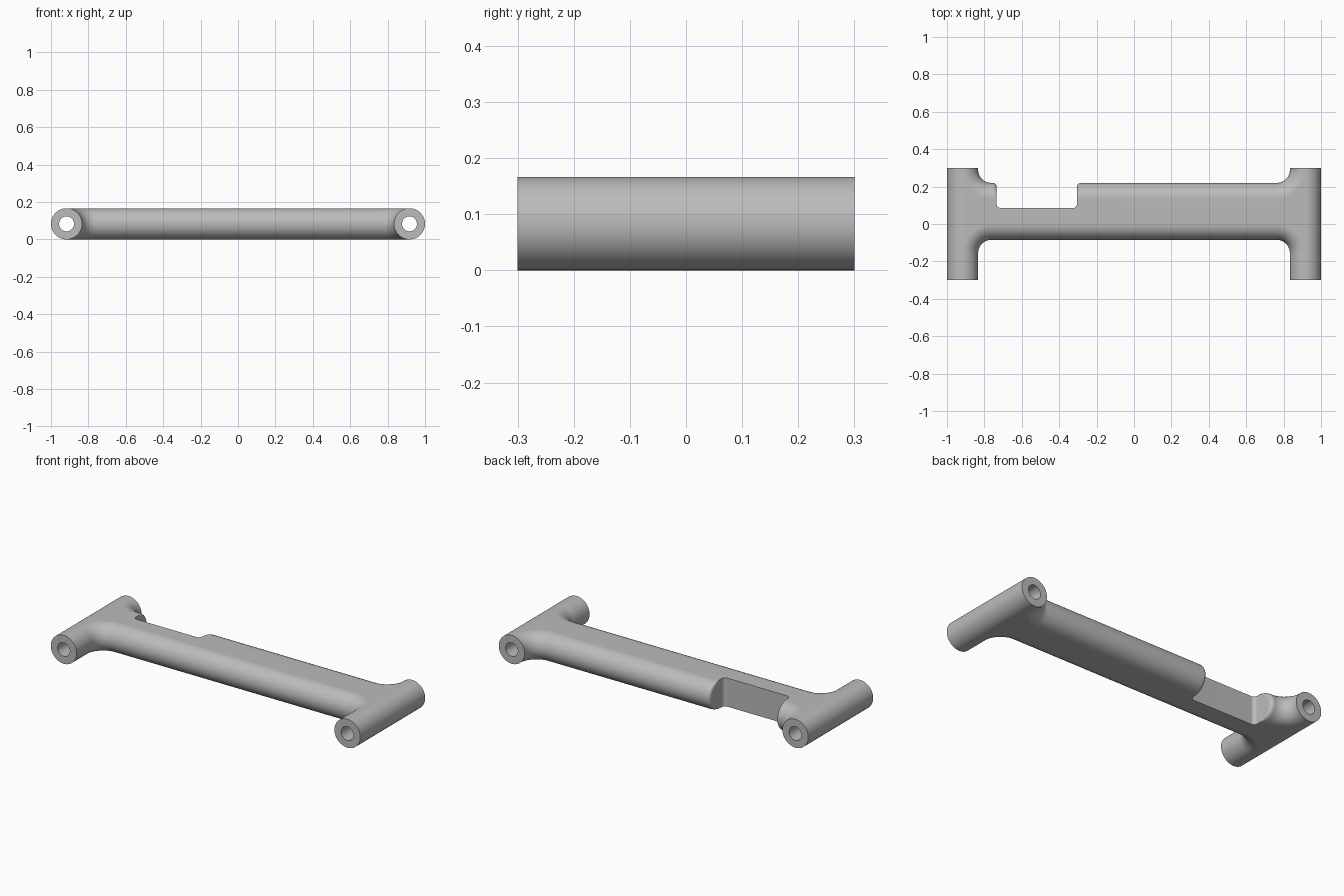
import bpy, bmesh, math

cube = bpy.data.objects.get("Cube")
if cube:
    bpy.data.objects.remove(cube, do_unlink=True)

R = 1 / 12           # half thickness, also the tube radius
BORE = 0.04
TUBE_X = 1 - R
HALF_LEN = 0.3
FRONT, BACK = -0.085, 0.22
FILLET = 0.07
NOTCH_L, NOTCH_R, NOTCH_Y = -0.734, -0.305, 0.085
ROUND = 0.022
LAYERS = 24

grey = bpy.data.materials.new("grey")
grey.use_nodes = True
colour = (0.5, 0.5, 0.5, 1)
grey.diffuse_color = colour
grey.node_tree.nodes["Principled BSDF"].inputs["Base Color"].default_value = colour


def finish(bm, name):
    bmesh.ops.recalc_face_normals(bm, faces=bm.faces)
    mesh = bpy.data.meshes.new(name)
    bm.to_mesh(mesh)
    bm.free()
    mesh.materials.append(grey)
    obj = bpy.data.objects.new(name, mesh)
    bpy.context.collection.objects.link(obj)
    bpy.ops.object.select_all(action="DESELECT")
    obj.select_set(True)
    bpy.context.view_layer.objects.active = obj
    bpy.ops.object.shade_smooth_by_angle(angle=math.radians(35))
    normals = obj.modifiers.new("even_normals", "WEIGHTED_NORMAL")
    normals.keep_sharp = True


def arc(x, y, radius, start, end, steps):
    angles = [math.radians(start + (end - start) * i / steps) for i in range(steps + 1)]
    return [(x + radius * math.cos(a), y + radius * math.sin(a)) for a in angles]


def outline(inset):
    """Right end and left end of the plate contour, drawn inward by the inset."""
    fx = TUBE_X - R - FILLET
    big = FILLET + inset
    low, high = FRONT - FILLET, BACK + FILLET
    shoulder = BACK - inset - ROUND
    floor = NOTCH_Y + ROUND
    front = arc(-fx, low, big, 180, 90, 14) + arc(fx, low, big, 90, 0, 14)
    back = arc(fx, high, big, 0, -90, 14)
    back += arc(NOTCH_R + ROUND, shoulder, ROUND, 90, 180, 6)
    back += arc(NOTCH_R - ROUND, floor, ROUND, 0, -90, 6)
    back += arc(NOTCH_L + ROUND, floor, ROUND, -90, -180, 6)
    back += arc(NOTCH_L - ROUND, shoulder, ROUND, 0, 90, 6)
    back += arc(-fx, high, big, -90, -180, 14)
    return front, back


# Plate with half-round edges, open where it meets the tubes
bm = bmesh.new()
layers = []
for i in range(LAYERS + 1):
    t = math.pi * (i / LAYERS - 0.5)
    sides = outline(R * (1 - math.cos(t)))
    z = R + R * math.sin(t)
    layers.append([[bm.verts.new((x, y, z)) for x, y in side] for side in sides])
for lower, upper in zip(layers, layers[1:]):
    for a, b in zip(lower, upper):
        for j in range(len(a) - 1):
            bm.faces.new((a[j], a[j + 1], b[j + 1], b[j]))
bm.faces.new(layers[-1][0] + layers[-1][1])
bm.faces.new(list(reversed(layers[0][0] + layers[0][1])))
finish(bm, "centre_plate")

# Bored tubes across both ends
for name, side in (("left_tube", 1), ("right_tube", -1)):
    bm = bmesh.new()
    count = 2 * LAYERS
    rings = []
    for radius, y in ((R, -HALF_LEN), (R, HALF_LEN), (BORE, HALF_LEN), (BORE, -HALF_LEN)):
        ring = []
        for k in range(count):
            a = math.tau * k / count
            ring.append(bm.verts.new((side * TUBE_X + radius * math.cos(a), y,
                                      R + radius * math.sin(a))))
        rings.append(ring)
    for a, b in zip(rings, rings[1:] + rings[:1]):
        for k in range(count):
            n = (k + 1) % count
            bm.faces.new((a[k], a[n], b[n], b[k]))
    finish(bm, name)
